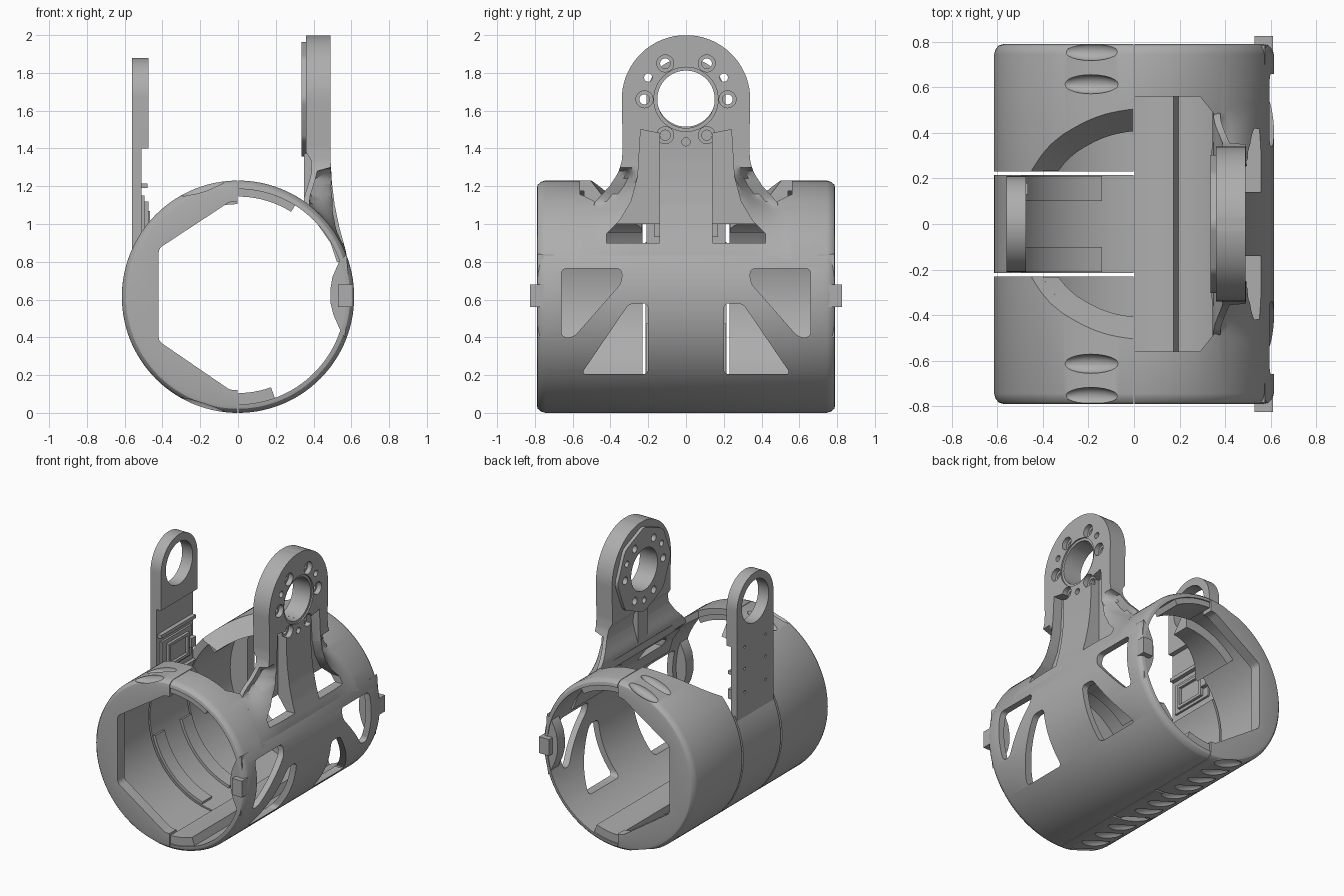
import bpy, bmesh
from math import sin, cos, pi, radians, sqrt, asin
from mathutils import Matrix, Vector

cube = bpy.data.objects.get("Cube")
if cube:
    bpy.data.objects.remove(cube, do_unlink=True)

grey = bpy.data.materials.new("plain_grey")
grey.use_nodes = True
TONE = (0.42, 0.42, 0.42, 1)
grey.diffuse_color = TONE
grey.node_tree.nodes["Principled BSDF"].inputs["Base Color"].default_value = TONE

R, CZ, HUB = 0.615, 0.615, 1.66   # tube radius, tube axis height, pivot height


def make(name, bm):
    bmesh.ops.recalc_face_normals(bm, faces=bm.faces)
    mesh = bpy.data.meshes.new(name)
    bm.to_mesh(mesh)
    bm.free()
    ob = bpy.data.objects.new(name, mesh)
    bpy.context.collection.objects.link(ob)
    return ob


def prism(name, pts, axis, lo, hi, bevel=0):
    """Extrude a 2D outline along an axis, optionally rounding its corners."""
    bm = bmesh.new()
    place = {"x": lambda u, v, d: (d, u, v), "y": lambda u, v, d: (u, d, v),
             "z": lambda u, v, d: (u, v, d)}[axis]
    a, b = [[bm.verts.new(place(u, v, d)) for u, v in pts] for d in (lo, hi)]
    bm.faces.new(a)
    bm.faces.new(b)
    n = len(pts)
    for i in range(n):
        bm.faces.new((a[i], a[(i + 1) % n], b[(i + 1) % n], b[i]))
    if bevel:
        edges = [bm.edges.get((p, q)) for p, q in zip(a, b)]
        bmesh.ops.bevel(bm, geom=edges, offset=bevel, segments=4, profile=0.5, affect="EDGES")
    return make(name, bm)


def box(name, x, y, z):
    return prism(name, [(x[0], y[0]), (x[1], y[0]), (x[1], y[1]), (x[0], y[1])], "z", *z)


def disc(cy, cz, r, n=48):
    return [(cy + r * cos(2 * pi * i / n), cz + r * sin(2 * pi * i / n)) for i in range(n)]


def loft(name, rings):
    """Skin a list of equal closed rings and cap both ends."""
    bm = bmesh.new()
    rows = [[bm.verts.new(p) for p in ring] for ring in rings]
    n = len(rows[0])
    for p, q in zip(rows, rows[1:]):
        for k in range(n):
            bm.faces.new((p[k], p[(k + 1) % n], q[(k + 1) % n], q[k]))
    bm.faces.new(rows[0])
    bm.faces.new(rows[-1])
    return make(name, bm)


def lathe(name, profile, start, end, steps=60):
    """Sweep a closed (radius, y) profile round the tube axis."""
    angles = [radians(start + (end - start) * i / steps) for i in range(steps + 1)]
    return loft(name, [[(r * cos(a), y, CZ + r * sin(a)) for r, y in profile] for a in angles])


def band(name, r0, r1, y0, y1, start, end, steps=30):
    return lathe(name, [(r0, y0), (r1, y0), (r1, y1), (r0, y1)], start, end, steps)


def boolean(ob, cutters):
    for c in cutters:
        mod = ob.modifiers.new("cut", "BOOLEAN")
        mod.operation, mod.solver, mod.object = "DIFFERENCE", "EXACT", c
    bpy.context.view_layer.update()
    dg = bpy.context.evaluated_depsgraph_get()
    mesh = bpy.data.meshes.new_from_object(ob.evaluated_get(dg))
    ob.modifiers.clear()
    ob.data = mesh


def discard(obs):
    for ob in obs:
        bpy.data.objects.remove(ob, do_unlink=True)


def scallop(y, side):
    """Lens-shaped screw recess near the seam, side 1 on top and -1 below."""
    x = -0.19
    bm = bmesh.new()
    bmesh.ops.create_uvsphere(bm, u_segments=24, v_segments=12, radius=1)
    m = (Matrix.Translation(Vector((x, y, CZ + side * sqrt(R * R - x * x))))
         @ Matrix.Rotation(side * asin(x / R), 4, "Y")
         @ Matrix.Diagonal((0.13, 0.042, 0.04, 1)))
    bmesh.ops.transform(bm, matrix=m, verts=bm.verts)
    return make("scallop_cutter", bm)


def mirror_y(half):
    return half + [(x, -y) for x, y in reversed(half)]


def interp(table, z):
    """Linear lookup in a list of (z, value) pairs with falling z."""
    for (z0, v0), (z1, v1) in zip(table, table[1:]):
        if z >= z1:
            return v0 + (v1 - v0) * (z0 - z) / (z0 - z1)
    return table[-1][1]


# Left half tube: two end sections with flat-sided end flanges and a thick lip at the top gap
lip_curve = [(84, 0.505), (90, 0.505), (101, 0.485), (108, 0.46), (114, 0.43), (121, 0.39),
             (127, 0.345), (132, 0.295), (137, 0.235)]
top_gap = loft("top_gap", [[(r * cos(radians(a)), y * (1 + 1.54 * (r - R)), CZ + r * sin(radians(a)))
                            for a, y in mirror_y(lip_curve)] for r in (0.4, 0.75)])
screws = [-0.75 + 1.5 * i / 11 for i in range(12)]
flange_hole = [(0.1, 0.12), (-0.04, 0.12), (-0.42, 0.38), (-0.42, 0.87), (-0.04, 1.12), (0.1, 1.12)]
EDGE = [(0.575, 0.79), (0.593, 0.785), (0.607, 0.77), (R, 0.745)]
for s, label in ((-1, "front"), (1, "back")):
    profile = EDGE + [(R, 0.23), (0.56, 0.23), (0.56, 0.71), (0.02, 0.71), (0.02, 0.79)]
    shell = lathe(label + "_left_shell", [(r, s * y) for r, y in profile], 90.2, 269.8)
    cuts = [prism("flange_cutter", flange_hole, "y", *sorted((s * 0.65, s * 0.9)), 0.02)]
    cuts += [scallop(y, -1) for y in screws if y * s > 0.3]
    cuts += [scallop(s * y, 1) for y in (0.614, 0.76)]
    boolean(shell, cuts + [top_gap])
    discard(cuts)
    lip = band(label + "_gap_lip", 0.49, 0.565, *sorted((s * 0.232, s * 0.54)), 90.2, 136)
    boolean(lip, [top_gap])
discard([top_gap])

# Left strap between the sections
strap = band("left_strap", 0.56, R, -0.215, 0.215, 152, 269.8, 45)
cuts = [scallop(y, -1) for y in screws if abs(y) < 0.3]
boolean(strap, cuts)
discard(cuts)
for s in (-1, 1):
    band("strap_rail", 0.54, 0.565, s * 0.1, s * 0.21, 195, 255)

# Left arm with a round eye
outline = [(0.21 * cos(pi * i / 32), 1.67 + 0.21 * sin(pi * i / 32)) for i in range(33)]
left_arm = prism("left_arm", outline + [(-0.21, 0.85), (0.21, 0.85)], "x", -0.56, -0.475)
cuts = [prism("eye_cutter", disc(0, 1.67, 0.155), "x", -0.7, -0.3),
        box("recess_cutter", (-0.51, -0.4), (-0.3, 0.3), (0.8, 1.4))]
cuts += [prism("pin_cutter", disc(y, z, 0.01, 12), "x", -0.6, -0.54)
         for y in (-0.12, 0.12) for z in (1.05, 1.22, 1.38)]
boolean(left_arm, cuts)
discard(cuts)

# Small board and frame on the inner face of the left arm
box("board_plate", (-0.515, -0.495), (-0.17, 0.17), (0.93, 1.15))
for y in (-0.12, 0.1):
    box("board_frame_side", (-0.5, -0.475), (y, y + 0.02), (0.95, 1.12))
for z in (0.95, 1.1):
    box("board_frame_bar", (-0.5, -0.475), (-0.1, 0.1), (z, z + 0.02))
box("board_ridge", (-0.515, -0.48), (-0.2, 0.2), (1.19, 1.215))
box("board_plug", (-0.5, -0.465), (0.13, 0.18), (1.0, 1.07))

# Right half tube
right_shell = lathe("right_shell", [(r, -y) for r, y in EDGE] + EDGE[::-1] + [(0.57, 0.79), (0.57, -0.79)],
                    -89.8, 89.8)
band("right_bottom_seam", 0.51, 0.575, -0.78, 0.78, -89.8, -70)
for s in (-1, 1):
    band("right_top_rim", 0.53, 0.575, s * 0.57, s * 0.78, 58, 89.8)
    box("end_tab", (0.53, 0.61), sorted((s * 0.73, s * 0.825)), (0.56, 0.68))
    prism("tab_boss", [(0.575, 0.84), (0.535, 0.8), (0.5, 0.72), (0.49, 0.66), (0.49, 0.58), (0.505, 0.52),
                       (0.54, 0.44), (0.565, 0.4), (0.59, 0.62)], "y", *sorted((s * 0.7, s * 0.785)))

# Right arm: rows from top to bottom, its outer face melting into the tube at the flared foot
WIDTH = [(1.66, 0.34), (1.4, 0.335), (1.33, 0.34), (1.27, 0.36), (1.2, 0.405), (1.12, 0.48),
         (0.98, 0.54), (0.8, 0.56)]
OUTER = [(2, 0.49), (1.34, 0.49), (1.22, 0.497), (1.1, 0.512), (0.98, 0.537), (0.86, 0.57), (0.78, 0.585)]
INNER = [(2, 0.36), (1.38, 0.36), (1.34, 0.385), (1.28, 0.39), (1.22, 0.375), (1.15, 0.352),
         (1.08, 0.345), (1.0, 0.42), (0.9, 0.49), (0.78, 0.53)]


def arm_row(z, w):
    outer, inner = [], []
    for i in range(33):
        y = w * (i / 16 - 1)
        t = min(1, max(0, (abs(y) - 0.26) / max(w - 0.26, 0.01)))
        fade = t * t * (3 - 2 * t) * min(1, max(0, (1.3 - z) / 0.12))
        tube = sqrt(max(0, R * R - (z - CZ) ** 2))
        x_in = interp(INNER, z)
        x_out = interp(OUTER, z)
        outer.append((max(x_in + 0.03, x_out + (tube - x_out) * fade), y, z))
        inner.append((x_in, y, z))
    return outer + inner[::-1]


rows = [(HUB + 0.34 * cos(radians(a)), 0.34 * sin(radians(a))) for a in range(5, 90, 5)]
rows += [(z, interp(WIDTH, z)) for z in [HUB - 0.02 * i for i in range(44)]]
right_arm = loft("right_arm", [arm_row(z, w) for z, w in rows])
boss = prism("pivot_boss", disc(0, HUB, 0.31, 8), "x", 0.337, 0.365, 0.03)
box("cable_channel", (0.35, 0.4), (-0.055, 0.055), (1.14, 1.4))

# Pockets beside the central rib, also opening through the tube
pockets = [prism("pocket_cutter", [(s * y, z) for y, z in (
    (0.14, 0.9), (0.14, 1.48), (0.24, 1.5), (0.255, 1.25), (0.29, 1.12), (0.35, 1.02),
    (0.42, 0.95), (0.42, 0.9))], "x", 0.42, 0.8) for s in (-1, 1)]

# Truss windows and the wide top opening of the right half tube
windows = []
for s in (-1, 1):
    for pts in ([(0.34, 0.765), (0.66, 0.765), (0.66, 0.4), (0.595, 0.4), (0.34, 0.69)],
                [(0.2, 0.58), (0.3, 0.58), (0.555, 0.205), (0.2, 0.205)]):
        windows.append(prism("window_cutter", [(s * y, z) for y, z in pts], "x", 0.2, 0.8, 0.028))
opening = prism("opening_cutter", mirror_y([(-0.1, 0.56), (0.29, 0.56), (0.37, 0.46), (0.34, 0.32)]),
                "z", 0.9, 1.4)
boolean(right_shell, pockets + windows + [opening])

# Pivot bore and ring of bolt holes
bolts = [(0.22, HUB), (-0.22, HUB)] + [(s * 0.11, HUB + t * 0.19) for s in (-1, 1) for t in (-1, 1)]
small = [(0.2, 1.775), (-0.2, 1.775), (0, 1.435)]
holes = [prism("bore", disc(0, HUB, 0.152, 64), "x", 0.2, 0.7),
         prism("bore_step", disc(0, HUB, 0.17, 64), "x", 0.48, 0.7)]
holes += [prism("bolt_hole", disc(y, z, 0.027, 20), "x", 0.2, 0.7) for y, z in bolts]
holes += [prism("bolt_seat", disc(y, z, 0.045, 24), "x", 0.455, 0.7) for y, z in bolts]
holes += [prism("pin_hole", disc(y, z, 0.022, 16), "x", 0.2, 0.7) for y, z in small]
boolean(right_arm, pockets + holes)
boolean(boss, holes)
discard(pockets + windows + holes + [opening])

# Material and shading
bpy.ops.object.select_all(action="DESELECT")
for ob in bpy.context.collection.objects:
    if ob.type == "MESH":
        ob.data.materials.clear()
        ob.data.materials.append(grey)
        ob.select_set(True)
        bpy.context.view_layer.objects.active = ob
bpy.ops.object.shade_smooth_by_angle(angle=radians(30))
